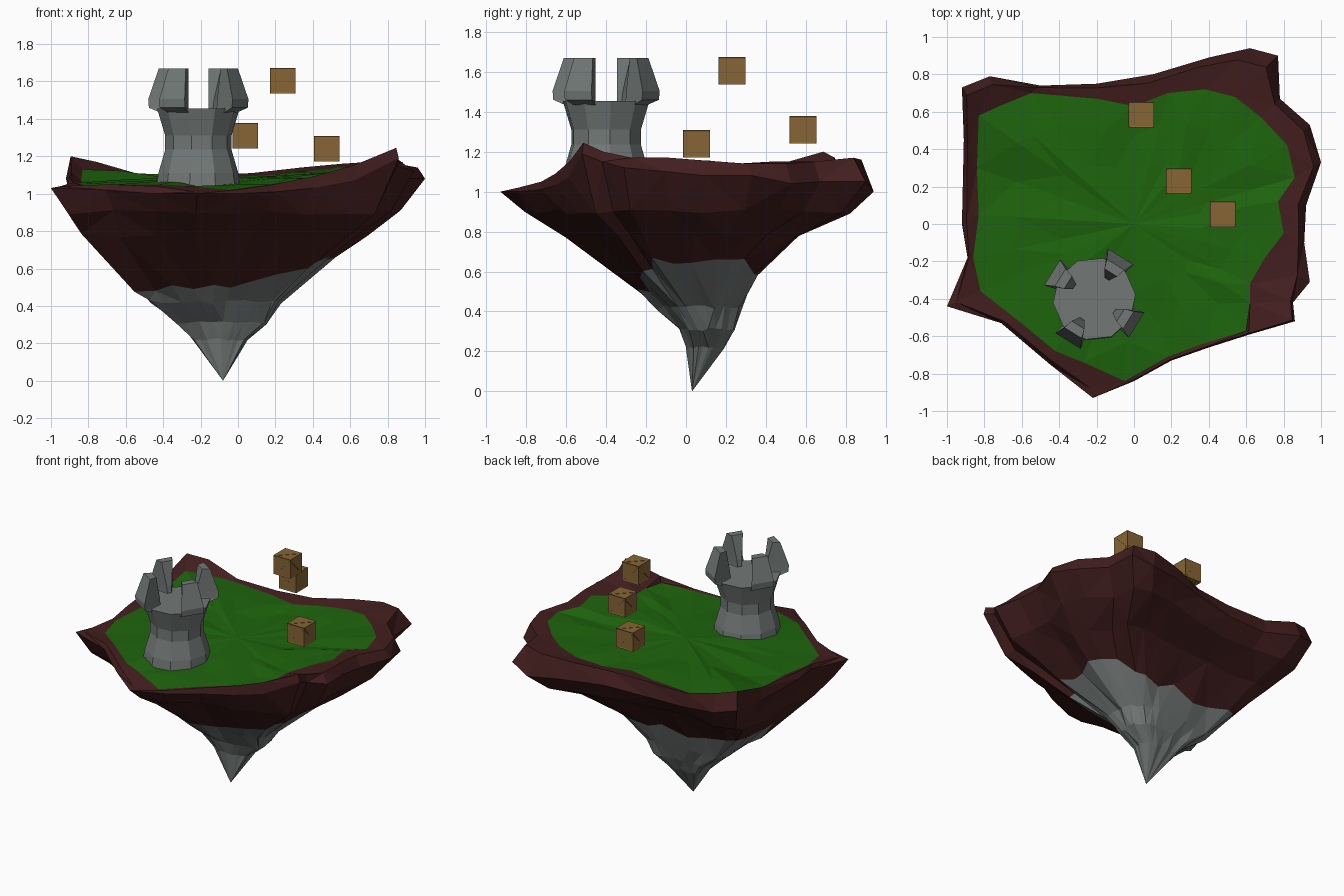
import bpy, bmesh, random
from math import sin, cos, pi, radians, hypot
from mathutils import Matrix, Vector

if "Cube" in bpy.data.objects:
    bpy.data.objects.remove(bpy.data.objects["Cube"])

random.seed(4)


def material(name, rgb):
    m = bpy.data.materials.new(name)
    m.diffuse_color = (*rgb, 1)
    m.use_nodes = True
    m.node_tree.nodes["Principled BSDF"].inputs["Base Color"].default_value = m.diffuse_color
    return m


GRASS = material("grass_green", (0.013, 0.13, 0.004))
DIRT = material("dirt_brown", (0.055, 0.013, 0.013))
STONE = material("stone_grey", (0.17, 0.19, 0.185))
WOOD = material("crate_wood", (0.24, 0.13, 0.035))


def finish(name, bm, mat, fix=True):
    if fix:
        bmesh.ops.recalc_face_normals(bm, faces=bm.faces)
    me = bpy.data.meshes.new(name)
    bm.to_mesh(me)
    bm.free()
    me.materials.append(mat)
    ob = bpy.data.objects.new(name, me)
    bpy.context.collection.objects.link(ob)
    return ob


def loft(bm, rings, cap_start=False, cap_end=False, tip=None):
    """Skin closed rings of equal length; optionally close to a tip point."""
    rows = [[bm.verts.new(p) for p in r] for r in rings]
    n = len(rows[0])
    for a, b in zip(rows, rows[1:]):
        for i in range(n):
            j = (i + 1) % n
            bm.faces.new((a[i], a[j], b[j], b[i]))
    if cap_start:
        bm.faces.new(rows[0][::-1])
    if cap_end:
        bm.faces.new(rows[-1])
    if tip:
        t = bm.verts.new(tip)
        for i in range(n):
            bm.faces.new((rows[-1][i], rows[-1][(i + 1) % n], t))


# island rim: x, y, outer edge height, crest height
RIM = [(-1, -.44, 1.03, 1.04), (-.71, -.53, 1.02, 1.05), (-.45, -.75, 1.0, 1.04),
       (-.22, -.93, 1.0, 1.01), (0, -.84, 1.0, 1.02), (.2, -.73, 1.01, 1.05),
       (.4, -.66, 1.03, 1.09), (.62, -.59, 1.07, 1.15), (.86, -.52, 1.19, 1.245),
       (.85, -.42, 1.15, 1.2), (.94, -.31, 1.12, 1.17), (.91, -.1, 1.1, 1.17),
       (.92, .1, 1.08, 1.155), (1, .33, 1.08, 1.14), (.94, .53, 1.04, 1.14),
       (.78, .67, 1.05, 1.15), (.77, .9, 1.05, 1.17), (.62, .94, 1.0, 1.16),
       (.4, .89, 1.02, 1.14), (.1, .8, 1.02, 1.11), (-.2, .75, 1.0, 1.1),
       (-.5, .74, 1.0, 1.1), (-.77, .79, 1.05, 1.17), (-.92, .73, 1.08, 1.2),
       (-.91, .45, 1.04, 1.12), (-.92, 0, 1.04, 1.08), (-.89, -.18, 1.03, 1.06)]
# matching grass edge
EDGE = [(-.82, -.36, 1.04), (-.64, -.5, 1.05), (-.42, -.68, 1.05), (-.27, -.74, 1.04),
        (-.05, -.84, 1.02), (.18, -.71, 1.05), (.37, -.64, 1.08), (.6, -.57, 1.11),
        (.62, -.42, 1.12), (.62, -.32, 1.12), (.7, -.18, 1.14), (.8, -.05, 1.16),
        (.77, .12, 1.155), (.86, .25, 1.14), (.82, .42, 1.15), (.68, .57, 1.14),
        (.54, .68, 1.14), (.38, .72, 1.12), (.18, .7, 1.1), (0, .63, 1.09),
        (-.2, .67, 1.09), (-.55, .7, 1.09), (-.72, .63, 1.12), (-.83, .58, 1.13),
        (-.84, .3, 1.07), (-.83, .05, 1.06), (-.86, -.18, 1.05)]
# underside extents: z, xmin, xmax, ymin, ymax
LEVELS = [(1, -.97, .95, -.93, .93), (.9, -.91, .86, -.82, .81), (.8, -.855, .72, -.63, .59),
          (.65, -.70, .50, -.45, .40), (.5, -.56, .29, -.24, .32), (.4, -.46, .21, -.13, .27),
          (.3, -.31, .155, -.03, .235), (.22, -.24, .05, .0, .19), (0, -.08, -.08, .03, .03)]


def rounded(i, z):
    """Rim outline made rounder towards the tip."""
    x, y = RIM[i][0], RIM[i][1] / .935
    k = (1 - z) * .7
    f = 1 - k + k / hypot(x, y)
    return x * f, y * f


def under(i, z, jitter=0.012):
    """Point of rim column i on the underside at height z."""
    for hi, lo in zip(LEVELS, LEVELS[1:]):
        if z >= lo[0]:
            t = (z - lo[0]) / (hi[0] - lo[0])
            box = [l + (h - l) * t for h, l in zip(hi[1:], lo[1:])]
            break
    out = []
    for axis, vals in enumerate(zip(*(rounded(k, z) for k in range(len(RIM))))):
        a, b = box[axis * 2:axis * 2 + 2]
        u = (vals[i] - min(vals)) / (max(vals) - min(vals))
        out.append(a + (b - a) * u + random.uniform(-jitter, jitter))
    return (*out, z + random.uniform(-jitter, jitter))


N = len(RIM)
idx = range(N)
seam_z = [.5 if i < 7 else .58 if i < 10 else .67 if i < 16 else .57 if i < 22 else .63 for i in idx]
seam = [under(i, seam_z[i] + random.uniform(-.03, .03)) for i in idx]

# soil body with raised rim
crest = []
for i, (r, e) in enumerate(zip(RIM, EDGE)):
    t = .06 if i in (8, 9) else .28
    crest.append((r[0] + (e[0] - r[0]) * t, r[1] + (e[1] - r[1]) * t, r[3]))
bm = bmesh.new()
loft(bm, [EDGE, crest, [r[:3] for r in RIM],
          [under(i, .9) for i in idx], [under(i, .78) for i in idx], seam])
bmesh.ops.triangulate(bm, faces=bm.faces)
finish("island_soil", bm, DIRT)

# rock underside
bm = bmesh.new()
loft(bm, [seam, [under(i, .42) for i in idx], [under(i, .31, .008) for i in idx],
          [under(i, .22, .006) for i in idx]], tip=(-.08, .03, 0))
bmesh.ops.triangulate(bm, faces=bm.faces)
finish("island_rock", bm, STONE)


# grass field
def field(s, z):
    return [(e[0] * s, e[1] * s, e[2] + (z - e[2]) * (1 - s) * 1.4 + random.uniform(-.012, .012))
            for e in EDGE]


bm = bmesh.new()
loft(bm, [EDGE, field(.75, 1.075), field(.45, 1.08)], tip=(0, 0, 1.085))
bmesh.ops.triangulate(bm, faces=bm.faces)
bmesh.ops.recalc_face_normals(bm, faces=bm.faces)
if sum(f.normal.z for f in bm.faces) < 0:
    bmesh.ops.reverse_faces(bm, faces=bm.faces)
finish("grass_field", bm, GRASS, False)

# ten-sided tower body
TOWER = Vector((-.212, -.40, 0))
TURN = radians(58)
bm = bmesh.new()
loft(bm, [[(TOWER.x + r * cos(radians(6 + 36 * k)),
            TOWER.y + r * sin(radians(6 + 36 * k)), z) for k in range(10)]
          for r, z in [(.225, 1.04), (.215, 1.11), (.178, 1.235), (.178, 1.31), (.222, 1.455)]],
     cap_start=True, cap_end=True)
finish("tower_body", bm, STONE)

# four leaning battlements: z, inner radius, outer radius, inner and outer half width
SECTIONS = [(1.435, .125, .205, .015, .065), (1.46, .125, .262, .015, .08),
            (1.505, .13, .266, .018, .08), (1.67, .165, .215, .04, .055)]
for k in range(4):
    bm = bmesh.new()
    loft(bm, [[(a, -wa, z), (b, -wb, z), (b, wb, z), (a, wa, z)]
              for z, a, b, wa, wb in SECTIONS], cap_start=True, cap_end=True)
    bm.transform(Matrix.Translation(TOWER) @ Matrix.Rotation(TURN + k * pi / 2, 4, 'Z'))
    finish(f"battlement_{k + 1}", bm, STONE)

# floating crates with shallow panels and diagonal braces
SIDES = [Matrix.Rotation(k * pi / 2, 4, 'X') for k in range(4)]
SIDES += [Matrix.Rotation(s * pi / 2, 4, 'Y') for s in (1, -1)]
for n, c in enumerate([(.038, .585, 1.31), (.24, .23, 1.605), (.475, .052, 1.24)]):
    bm = bmesh.new()
    bmesh.ops.create_cube(bm, size=.136)
    bmesh.ops.inset_individual(bm, faces=bm.faces[:], thickness=.008, depth=-.003)
    for side in SIDES:
        bmesh.ops.create_cube(bm, size=1, matrix=side @ Matrix.Translation((0, 0, .0625))
                              @ Matrix.Rotation(pi / 4, 4, 'Z')
                              @ Matrix.Diagonal((.15, .012, .009, 1)))
    bm.transform(Matrix.Translation(c))
    finish(f"crate_{n + 1}", bm, WOOD)
